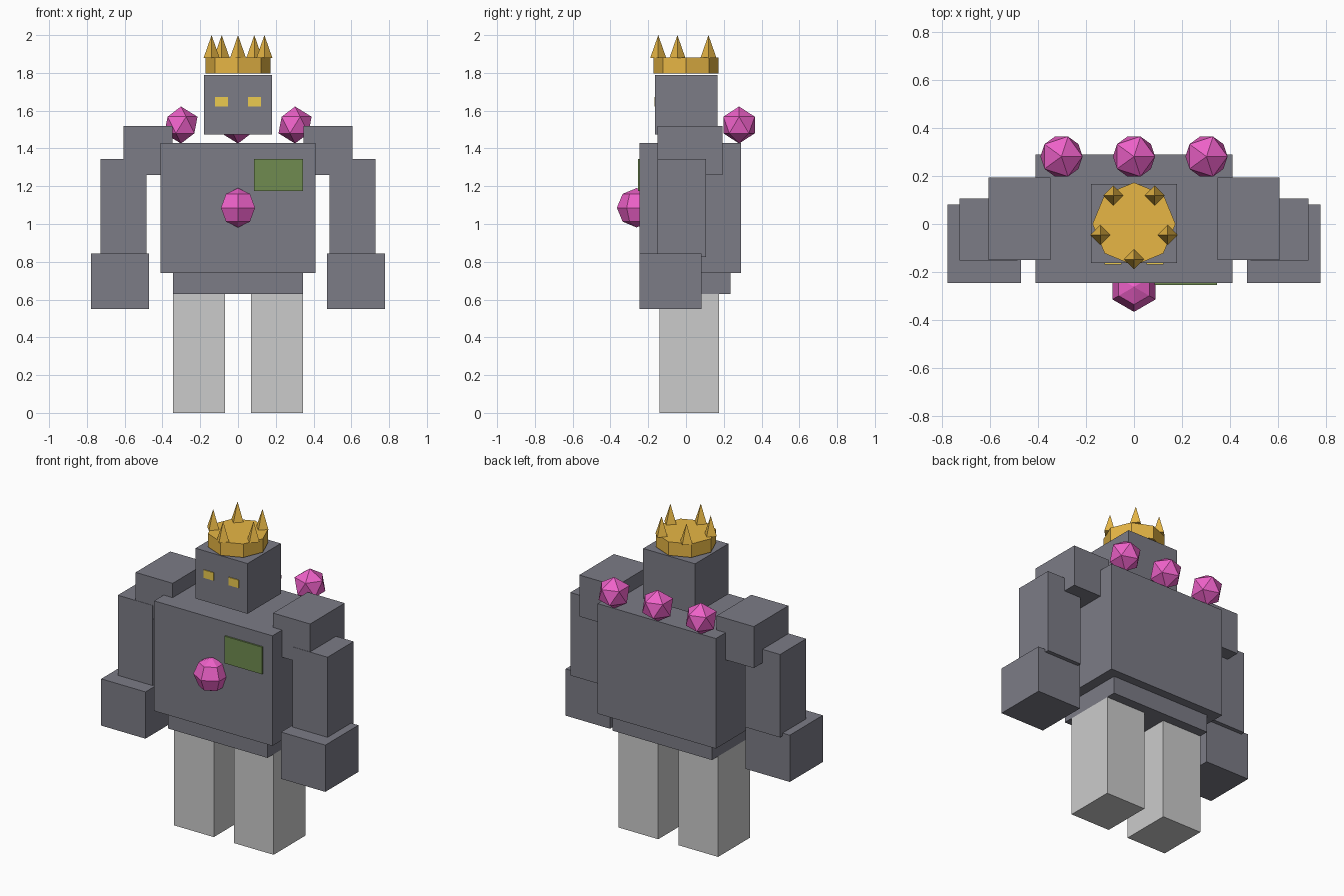
import bpy, bmesh, math
from mathutils import Matrix, Vector

if "Cube" in bpy.data.objects:
    bpy.data.objects.remove(bpy.data.objects["Cube"])


def material(name, rgb):
    m = bpy.data.materials.new(name)
    m.diffuse_color = (*rgb, 1)
    m.use_nodes = True
    m.node_tree.nodes["Principled BSDF"].inputs["Base Color"].default_value = m.diffuse_color
    return m


STONE = material("dark_stone", (0.20, 0.20, 0.24))
GOLD = material("gold", (0.80, 0.47, 0.06))
EYE = material("eye_glow", (0.84, 0.60, 0.08))
GEM = material("magenta_gem", (0.85, 0.12, 0.58))
MOSS = material("moss", (0.16, 0.26, 0.08))


def finish(name, bm, loc, mat=None):
    me = bpy.data.meshes.new(name)
    bm.to_mesh(me)
    bm.free()
    ob = bpy.data.objects.new(name, me)
    ob.location = loc
    if mat:
        me.materials.append(mat)
    bpy.context.collection.objects.link(ob)
    return ob


def box(name, x, y, z, mat=None):
    """Box from (min, max) ranges on each axis."""
    lo, hi = (Vector(p) for p in zip(x, y, z))
    bm = bmesh.new()
    bmesh.ops.create_cube(bm, size=1, matrix=Matrix.Diagonal((*(hi - lo), 1)))
    return finish(name, bm, (lo + hi) / 2, mat)


def pair(name, x, y, z, mat=None):
    """The same box on both sides of the body."""
    box(name + "_left", x, y, z, mat)
    box(name + "_right", (-x[1], -x[0]), y, z, mat)


def cone(name, sides, r1, r2, z, xy, mat):
    bm = bmesh.new()
    bmesh.ops.create_cone(bm, cap_ends=True, segments=sides, radius1=r1,
                          radius2=r2, depth=z[1] - z[0])
    bmesh.ops.remove_doubles(bm, verts=bm.verts, dist=1e-5)
    return finish(name, bm, (*xy, sum(z) / 2), mat)


# Legs, hips and torso
pair("leg", (0.07, 0.345), (-0.14, 0.175), (0, 0.63))
box("hips", (-0.345, 0.345), (-0.20, 0.235), (0.63, 0.74), STONE)
box("torso", (-0.41, 0.41), (-0.245, 0.29), (0.74, 1.43), STONE)

# Arms
pair("shoulder", (0.348, 0.605), (-0.15, 0.193), (1.26, 1.52), STONE)
pair("arm", (0.485, 0.727), (-0.152, 0.107), (0.825, 1.345), STONE)
pair("fist", (0.47, 0.777), (-0.245, 0.082), (0.55, 0.843), STONE)

# Head floats just above the torso
box("head", (-0.18, 0.18), (-0.163, 0.167), (1.475, 1.79), STONE)
pair("eye", (0.053, 0.122), (-0.168, -0.155), (1.622, 1.672), EYE)

# Moss patch on the chest
box("moss_patch", (0.085, 0.345), (-0.255, -0.235), (1.175, 1.345), MOSS)

# Crown band and five spikes
cone("crown_band", 8, 0.173, 0.173, (1.797, 1.882), (0, 0), GOLD)
for i in range(5):
    a = math.radians(-90 + 72 * i)
    cone(f"crown_spike_{i + 1}", 4, 0.042, 0, (1.88, 2.0),
         (0.147 * math.cos(a), 0.147 * math.sin(a)), GOLD)

# Chest core: coarse faceted ball
bm = bmesh.new()
bmesh.ops.create_uvsphere(bm, u_segments=6, v_segments=4, radius=0.104)
finish("chest_core", bm, (0, -0.262, 1.086), GEM)

# Gems along the upper back
for i, x in enumerate((-0.302, 0, 0.302)):
    bm = bmesh.new()
    bmesh.ops.create_icosphere(bm, subdivisions=1, radius=0.098)
    finish(f"back_gem_{i + 1}", bm, (x, 0.281, 1.524), GEM)
